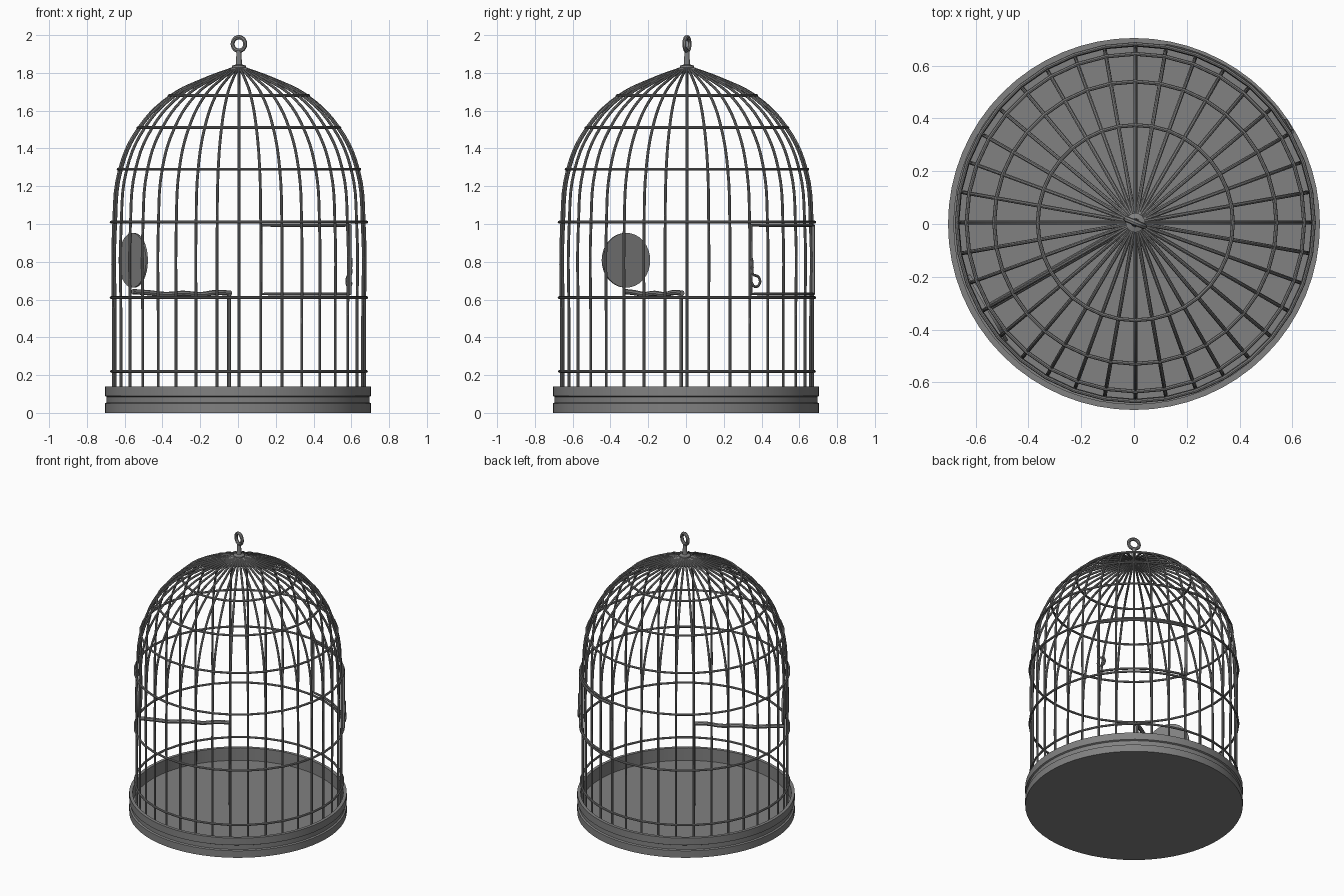
import bpy, bmesh
from math import sin, cos, pi, radians
from mathutils import Matrix, Vector

cube = bpy.data.objects.get("Cube")
if cube:
    bpy.data.objects.remove(cube, do_unlink=True)

# One grey metal for the whole cage
metal = bpy.data.materials.new("grey_metal")
metal.use_nodes = True
grey = (0.22, 0.22, 0.22, 1)
metal.diffuse_color = grey
metal.node_tree.nodes["Principled BSDF"].inputs["Base Color"].default_value = grey

CENTRE = Vector((0.005, 0.005, 0))
BARS = 36


def polar(r, deg, z):
    a = radians(deg)
    return CENTRE + Vector((r * cos(a), r * sin(a), z))


def add_object(name, mesh):
    ob = bpy.data.objects.new(name, mesh)
    bpy.context.scene.collection.objects.link(ob)
    mesh.materials.clear()
    mesh.materials.append(metal)
    bpy.ops.object.select_all(action='DESELECT')
    ob.select_set(True)
    bpy.context.view_layer.objects.active = ob
    bpy.ops.object.shade_smooth_by_angle(angle=radians(40))
    return ob


def wire(name, paths, radius, closed=False, smooth=True, sides=2):
    """Round wire swept along one or more paths, stored as a mesh."""
    curve = bpy.data.curves.new(name, 'CURVE')
    curve.dimensions = '3D'
    curve.bevel_depth = radius
    curve.bevel_resolution = sides
    curve.use_fill_caps = True
    for path in paths:
        if smooth:
            sp = curve.splines.new('BEZIER')
            sp.resolution_u = 5
            sp.bezier_points.add(len(path) - 1)
            for p, co in zip(sp.bezier_points, path):
                p.co = co
                p.handle_left_type = p.handle_right_type = 'AUTO'
        else:
            sp = curve.splines.new('POLY')
            sp.points.add(len(path) - 1)
            for p, co in zip(sp.points, path):
                p.co = (*co, 1)
        sp.use_cyclic_u = closed
    temp = bpy.data.objects.new(name + "_path", curve)
    bpy.context.scene.collection.objects.link(temp)
    bpy.context.view_layer.update()
    mesh = bpy.data.meshes.new_from_object(
        temp.evaluated_get(bpy.context.evaluated_depsgraph_get()))
    bpy.data.objects.remove(temp, do_unlink=True)
    bpy.data.curves.remove(curve)
    mesh.name = name
    return add_object(name, mesh)


def lathe(name, profile, steps=64):
    """Spin an (r, z) profile around the z axis."""
    bm = bmesh.new()
    verts = [bm.verts.new((r, 0, z)) for r, z in profile]
    edges = [bm.edges.new(pair) for pair in zip(verts, verts[1:])]
    bmesh.ops.spin(bm, geom=verts + edges, cent=(0, 0, 0), axis=(0, 0, 1),
                   angle=2 * pi, steps=steps)
    bmesh.ops.remove_doubles(bm, verts=bm.verts, dist=1e-5)
    bmesh.ops.recalc_face_normals(bm, faces=bm.faces)
    mesh = bpy.data.meshes.new(name)
    bm.to_mesh(mesh)
    bm.free()
    return add_object(name, mesh)


# Tray with a grooved rim and sunken floor
lathe("base_tray", [(0, 0), (0.705, 0), (0.705, 0.05), (0.695, 0.055), (0.695, 0.085),
                    (0.705, 0.09), (0.705, 0.14), (0.683, 0.14), (0.683, 0.05), (0, 0.05)])

# Upright bars bending into the dome
dome = [(0.665, 0.05), (0.665, 0.5), (0.664, 0.98), (0.632, 1.29), (0.53, 1.51),
        (0.36, 1.68), (0.19, 1.765), (0.02, 1.828)]
wire("cage_bars", [[polar(r, 360 * i / BARS, z) for r, z in dome] for i in range(BARS)], 0.0075)

# Horizontal hoops
hoops = [(0.675, 0.22), (0.677, 0.61), (0.677, 1.01), (0.64, 1.29), (0.535, 1.51), (0.37, 1.68)]
for n, (r, z) in enumerate(hoops):
    wire(f"hoop_{n + 1}", [[polar(r, 360 * i / BARS, z) for i in range(BARS)]],
         0.0075, closed=True, smooth=False)

# Cap, stem and hanging ring
lathe("top_cap", [(0, 1.81), (0.037, 1.815), (0.037, 1.838), (0.016, 1.845),
                  (0.013, 1.915), (0, 1.915)], 16)
bpy.context.object.location = CENTRE
turn = Matrix.Rotation(radians(-22), 3, 'Z')
ring = [CENTRE + Vector((0, 0, 1.953)) + turn @ Vector((0.036 * cos(t), 0, 0.036 * sin(t)))
        for t in (2 * pi * i / 24 for i in range(24))]
wire("hanging_ring", [ring], 0.0115, closed=True, smooth=False)

# Door frame following the curve of the bars
low, high, start, end = 0.63, 0.993, 30, 80
angles = range(start, end + 1, 5)
frame = [polar(0.68, a, low) for a in angles] + [polar(0.68, a, high) for a in reversed(angles)]
wire("door_frame", [frame], 0.008, closed=True, smooth=False)

# Door latch: a short wire curling into a hook
origin = polar(0.687, start, 0)
along = Vector((-sin(radians(start)), cos(radians(start)), 0))
hook = [(0, 0.82), (0.004, 0.77), (0.006, 0.735)]
hook += [(0.024 + 0.026 * cos(t), 0.697 + 0.029 * sin(t))
         for t in (radians(60 - 45 * i) for i in range(6))]
wire("door_latch", [[origin + along * u + Vector((0, 0, z)) for u, z in hook]], 0.007)

# Perch branch and its post
perch = [(0.65, 0.642), (0.55, 0.636), (0.45, 0.627), (0.34, 0.633),
         (0.24, 0.626), (0.14, 0.637), (0.05, 0.634)]
wire("perch", [[polar(r, 210, z) for r, z in perch]], 0.014)
wire("perch_post", [[polar(0.06, 210, 0.05), polar(0.06, 210, 0.634)]], 0.01, smooth=False)

# Round mirror hung against the bars above the perch
bm = bmesh.new()
bmesh.ops.create_cone(bm, cap_ends=True, segments=32, radius1=0.145, radius2=0.145, depth=0.012)
mesh = bpy.data.meshes.new("mirror")
bm.to_mesh(mesh)
bm.free()
mirror = add_object("mirror", mesh)
mirror.rotation_euler = (0, radians(90), radians(210))
mirror.location = polar(0.646, 210, 0.808)
